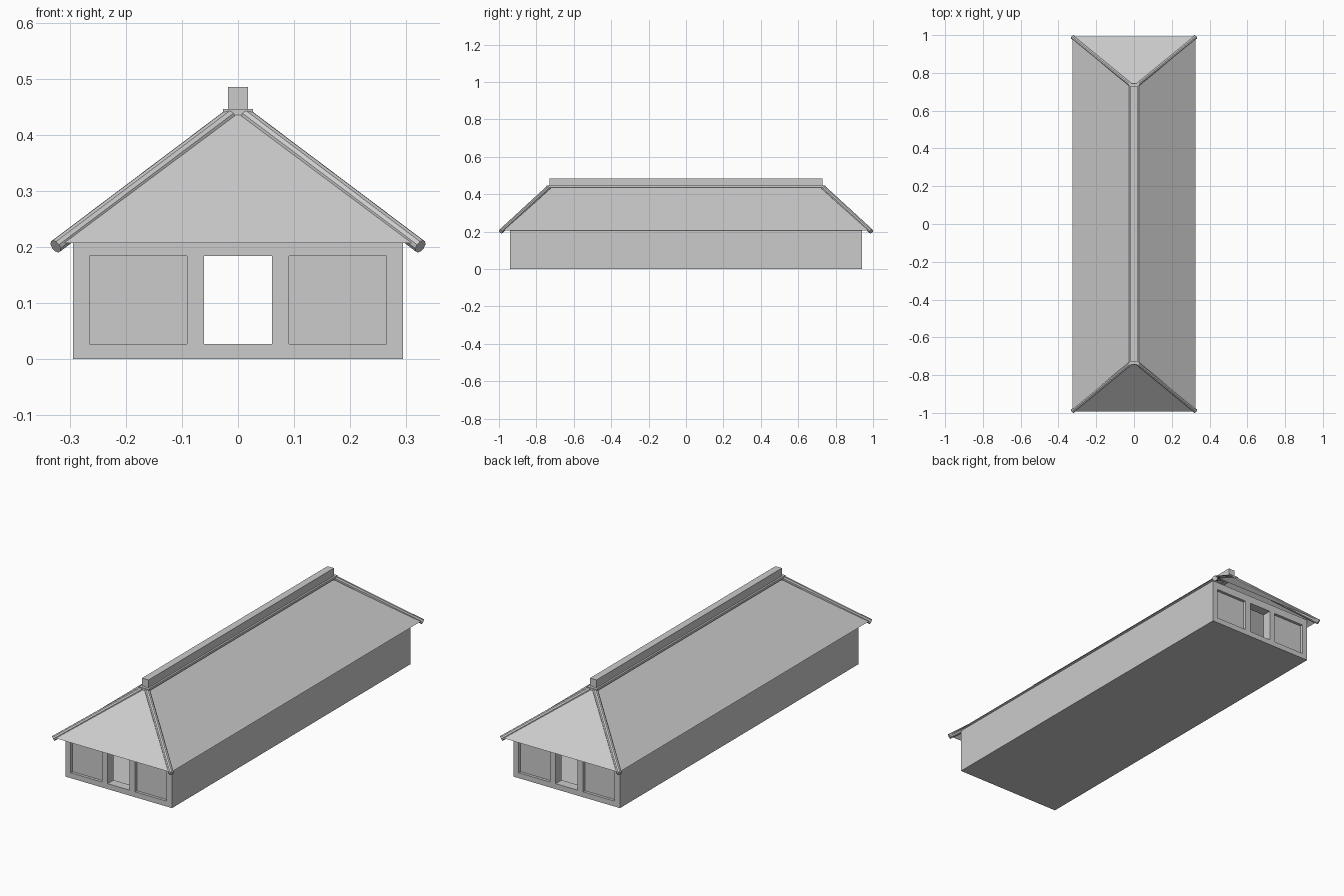
import bpy, bmesh
from mathutils import Vector

if "Cube" in bpy.data.objects:
    bpy.data.objects.remove(bpy.data.objects["Cube"])


def box(name, x0, x1, y0, y1, z0, z1):
    bm = bmesh.new()
    bmesh.ops.create_cube(bm, size=1)
    for v in bm.verts:
        v.co = Vector((x1 if v.co.x > 0 else x0,
                       y1 if v.co.y > 0 else y0,
                       z1 if v.co.z > 0 else z0))
    return finish(name, bm)


def finish(name, bm):
    mesh = bpy.data.meshes.new(name)
    bm.to_mesh(mesh)
    bm.free()
    ob = bpy.data.objects.new(name, mesh)
    bpy.context.collection.objects.link(ob)
    return ob


def cut(target, *bounds):
    cutter = box("cutter", *bounds)
    mod = target.modifiers.new("cut", 'BOOLEAN')
    mod.operation, mod.solver, mod.object = 'DIFFERENCE', 'EXACT', cutter
    bpy.context.view_layer.objects.active = target
    bpy.ops.object.modifier_apply(modifier=mod.name)
    bpy.data.objects.remove(cutter)


def pole(name, a, b, radius, sides=10):
    a, b = Vector(a), Vector(b)
    d = b - a
    bm = bmesh.new()
    bmesh.ops.create_cone(bm, cap_ends=True, segments=sides,
                          radius1=radius, radius2=radius, depth=d.length)
    ob = finish(name, bm)
    ob.location = (a + b) / 2
    ob.rotation_mode = 'QUATERNION'
    ob.rotation_quaternion = d.to_track_quat('Z', 'Y')
    return ob


# Hollow walls, open to the roof above
W, L = 0.294, 0.94
walls = box("walls", -W, W, -L, L, 0, 0.222)
cut(walls, -W + 0.03, W - 0.03, -L + 0.047, L - 0.047, 0.004, 0.3)

# Doorway in both ends
for s in (-1, 1):
    ya, yb = sorted((s * (L - 0.08), s * (L + 0.05)))
    cut(walls, -0.061, 0.061, ya, yb, 0.027, 0.184)
    # Shallow recessed panels beside the doorway
    for x0, x1 in ((-0.265, -0.091), (0.091, 0.265)):
        ya, yb = sorted((s * (L - 0.014), s * (L + 0.05)))
        cut(walls, x0, x1, ya, yb, 0.027, 0.184)

# Hipped roof sheet
EX, EY, EZ = 0.325, 0.993, 0.207
RX, RY, RZ = 0.008, 0.74, 0.437
signs = ((-1, -1), (1, -1), (1, 1), (-1, 1))
bm = bmesh.new()
eave = [bm.verts.new((sx * EX, sy * EY, EZ)) for sx, sy in signs]
top = [bm.verts.new((sx * RX, sy * RY, RZ)) for sx, sy in signs]
for i in range(4):
    j = (i + 1) % 4
    bm.faces.new((eave[i], eave[j], top[j], top[i]))
bm.faces.new(top)
finish("roof", bm)

# Round poles along the four hips
for n, (sx, sy) in enumerate(signs):
    pole(f"hip_pole_{n + 1}", (sx * 0.325, sy * 0.99, 0.201),
         (sx * 0.014, sy * 0.735, 0.435), 0.0125)

# Ridge cap and beam
box("ridge_cap", -0.027, 0.027, -0.745, 0.745, 0.435, 0.446)
box("ridge_beam", -0.018, 0.018, -0.73, 0.73, 0.446, 0.485)
